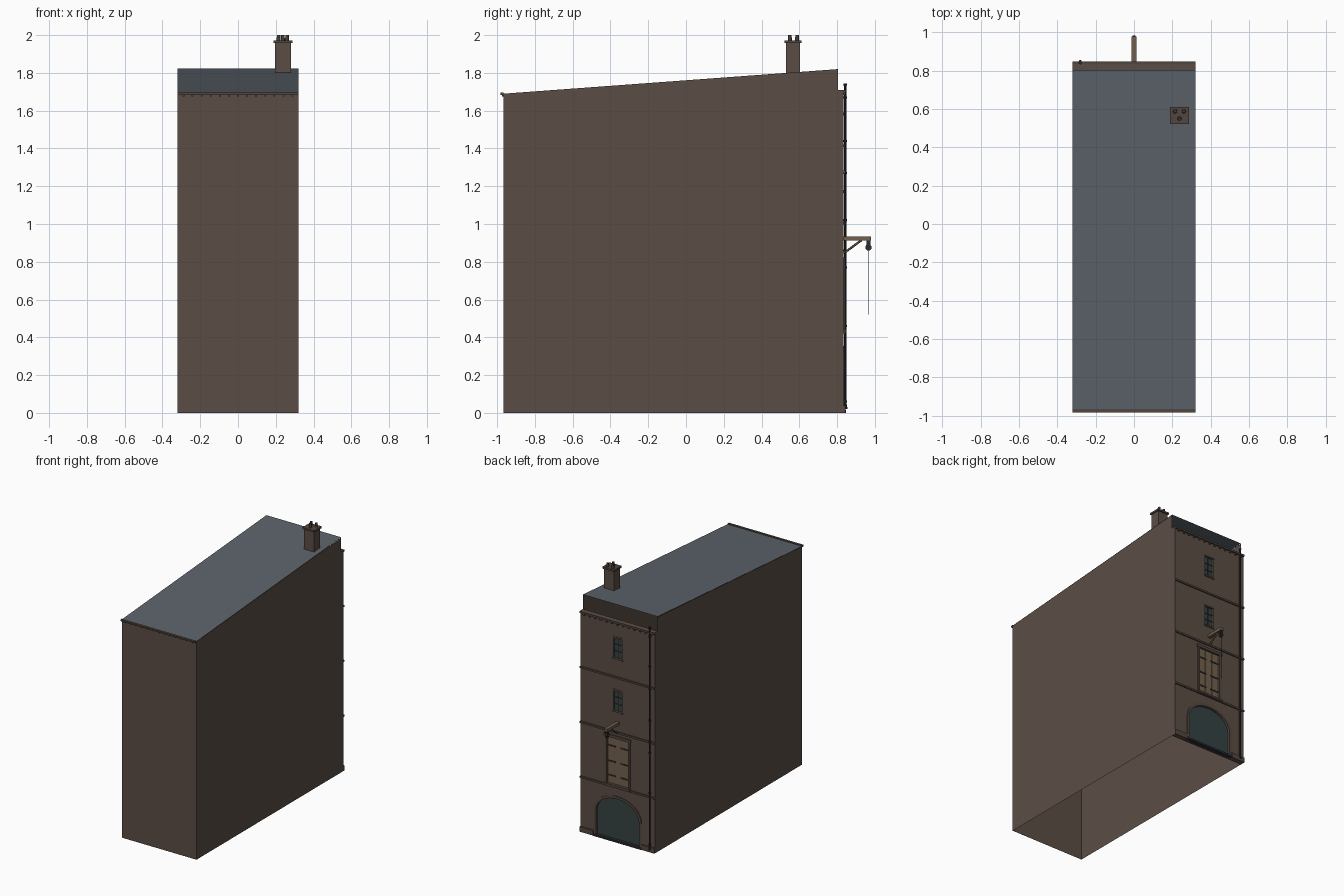
import bpy, bmesh, math
from mathutils import Vector

if "Cube" in bpy.data.objects:
    bpy.data.objects.remove(bpy.data.objects["Cube"])


def mat(name, r, g, b):
    m = bpy.data.materials.new(name)
    m.diffuse_color = (r, g, b, 1)
    m.use_nodes = True
    m.node_tree.nodes["Principled BSDF"].inputs["Base Color"].default_value = m.diffuse_color
    return m


BRICK = mat("brick", .105, .075, .06)
STONE = mat("stone_trim", .085, .062, .05)
SLATE = mat("slate", .105, .125, .145)
WOOD = mat("wood", .17, .12, .075)
GLASS = mat("glass", .035, .055, .055)
IRON = mat("iron", .025, .025, .03)
POT = mat("clay", .06, .045, .04)


def mesh_obj(name, bm, m):
    me = bpy.data.meshes.new(name)
    bm.to_mesh(me)
    bm.free()
    o = bpy.data.objects.new(name, me)
    bpy.context.collection.objects.link(o)
    if m:
        me.materials.append(m)
    return o


def box(name, x, y, z, m):
    bm = bmesh.new()
    bmesh.ops.create_cube(bm, size=1)
    for v in bm.verts:
        v.co = [a + (b - a) * (c + .5) for (a, b), c in zip((x, y, z), v.co)]
    return mesh_obj(name, bm, m)


def rod(name, a, b, r, m, n=10, r2=None):
    a, b = Vector(a), Vector(b)
    bm = bmesh.new()
    bmesh.ops.create_cone(bm, cap_ends=True, segments=n, radius1=r,
                          radius2=r if r2 is None else r2, depth=(b - a).length)
    rot = Vector((0, 0, 1)).rotation_difference(b - a).to_matrix()
    bmesh.ops.rotate(bm, cent=(0, 0, 0), matrix=rot, verts=bm.verts)
    bmesh.ops.translate(bm, vec=(a + b) / 2, verts=bm.verts)
    return mesh_obj(name, bm, m)


def prism(name, pts, y0, y1, m):
    # extrude an x-z outline along y
    bm = bmesh.new()
    f = bm.faces.new([bm.verts.new((x, y0, z)) for x, z in pts])
    g = bmesh.ops.extrude_face_region(bm, geom=[f])["geom"]
    bmesh.ops.translate(bm, vec=(0, y1 - y0, 0),
                        verts=[v for v in g if isinstance(v, bmesh.types.BMVert)])
    bmesh.ops.recalc_face_normals(bm, faces=bm.faces)
    return mesh_obj(name, bm, m)


def arch(hw, spring, rise, n=16):
    # upper curve of the arch, right to left
    return [(hw * math.cos(math.pi * i / n), spring + rise * math.sin(math.pi * i / n))
            for i in range(n + 1)]


W, F, B, FACE = .32, -.965, .805, .835
Z0, Z1, TOP = 1.69, 1.82, 1.71

# open-bottomed shell: two stepped sides and the plain front wall
bm = bmesh.new()
side = [(F, 0), (FACE, 0), (FACE, TOP), (B, TOP), (B, Z1), (F, Z0)]
for s in (-1, 1):
    vs = [bm.verts.new((s * W, y, z)) for y, z in side]
    bm.faces.new(vs if s > 0 else vs[::-1])
bm.faces.new([bm.verts.new(c) for c in ((-W, F, 0), (W, F, 0), (W, F, Z0), (-W, F, Z0))])
bmesh.ops.remove_doubles(bm, verts=bm.verts, dist=1e-5)
mesh_obj("building_shell", bm, BRICK)

# sloping slate roof
bm = bmesh.new()
bm.faces.new([bm.verts.new(c) for c in ((-W, F - .01, Z0), (W, F - .01, Z0),
                                       (W, B, Z1 + .002), (-W, B, Z1 + .002))])
mesh_obj("roof", bm, SLATE)
box("front_eave", (-W, W), (F - .018, F), (Z0 - .006, Z0 + .006), STONE)

# facade wall with openings cut through
facade = box("facade_wall", (-W + .001, W - .001), (B, FACE), (0, TOP), BRICK)
HW, SPRING, RISE = .185, .20, .135
wins = (1.01, 1.42)
cutters = [prism("arch_cutter", [(-HW, -.1), (HW, -.1)] + arch(HW, SPRING, RISE), B + .012, 1, None),
           box("door_cutter", (-.095, .095), (B + .012, 1), (.435, .80), None)]
cutters += [box("window_cutter", (-.038, .038), (B + .012, 1), (z, z + .155), None) for z in wins]
for c in cutters:
    md = facade.modifiers.new("cut", "BOOLEAN")
    md.object = c
    md.solver = "EXACT"
bpy.context.view_layer.update()
me = bpy.data.meshes.new_from_object(facade.evaluated_get(bpy.context.evaluated_depsgraph_get()))
facade.modifiers.clear()
facade.data = me
for c in cutters:
    bpy.data.objects.remove(c)

# ground floor archway: dark infill, surround and step
prism("arch_glass", [(-HW, .015), (HW, .015)] + arch(HW, SPRING, RISE), B + .013, B + .017, GLASS)
outer = [(HW + .02, .015)] + arch(HW + .02, SPRING, RISE + .02) + [(-HW - .02, .015)]
inner = [(HW, .015)] + arch(HW, SPRING, RISE) + [(-HW, .015)]
prism("arch_surround", outer + inner[::-1], FACE - .012, FACE + .005, STONE)
box("arch_step", (-.21, .21), (B, FACE + .012), (0, .015), IRON)

# plinth and floor bands
for s in (-1, 1):
    box("plinth", sorted((s * .205, s * W)), (FACE, FACE + .009), (0, .04), STONE)
for z in (.425, .85, 1.275):
    box("floor_band", (-W, W), (FACE, FACE + .009), (z - .007, z + .007), STONE)
box("cornice", (-W, W), (B, FACE + .012), (TOP - .014, TOP), STONE)
for i in range(13):
    x = -.288 + i * .048
    box("cornice_bracket", (x - .006, x + .006), (FACE, FACE + .009), (TOP - .028, TOP - .014), STONE)
    box("eave_bracket", (x - .005, x + .005), (F - .008, F), (Z0 - .014, Z0 - .006), STONE)

# loading door: planks, frame, sill and strap hinges
for i in range(6):
    x = -.09 + i * .03
    box("door_plank", (x + .001, x + .029), (B + .012, FACE - .008), (.435, .80), WOOD)
for s in (-1, 1):
    box("door_jamb", sorted((s * .09, s * .108)), (FACE - .012, FACE + .006), (.435, .80), STONE)
box("door_lintel", (-.115, .115), (FACE - .012, FACE + .008), (.80, .822), STONE)
box("door_sill", (-.11, .11), (B, FACE + .014), (.425, .44), STONE)
for z in (.50, .61, .73):
    for s in (-1, 1):
        box("door_strap", sorted((s * .02, s * .09)), (FACE - .008, FACE - .004), (z - .005, z + .005), IRON)

# upper windows: pane, glazing bars, sill and lintel
for z in wins:
    box("window_glass", (-.038, .038), (B + .013, B + .017), (z, z + .155), GLASS)
    box("window_upright", (-.003, .003), (B + .017, B + .021), (z, z + .155), IRON)
    for k in (1, 2):
        h = z + k * .155 / 3
        box("window_bar", (-.038, .038), (B + .017, B + .021), (h - .003, h + .003), IRON)
    box("window_sill", (-.045, .045), (FACE - .012, FACE + .006), (z - .012, z), STONE)
    box("window_lintel", (-.045, .045), (FACE - .008, FACE + .003), (z + .155, z + .17), STONE)

# hoist: beam, brace, pulley and rope
box("hoist_beam", (-.013, .013), (B, .98), (.912, .934), WOOD)
rod("hoist_brace", (0, FACE, .845), (0, .93, .915), .006, WOOD, 6)
for s in (-1, 1):
    box("pulley_cheek", sorted((s * .008, s * .011)), (.956, .976), (.87, .912), IRON)
rod("pulley_wheel", (-.008, .966, .876), (.008, .966, .876), .017, IRON, 14)
rod("hoist_rope", (0, .968, .52), (0, .968, .876), .002, IRON, 6)

# drainpipe with hopper, collars and foot
PX, PY = -.28, FACE + .008
rod("drainpipe", (PX, PY, .04), (PX, PY, 1.73), .006, IRON)
rod("pipe_hopper", (PX, PY, 1.72), (PX, PY, 1.745), .006, IRON, 10, .01)
rod("pipe_foot", (PX, PY, .05), (PX, PY + .006, .02), .007, IRON)
for z in (.06, .46, .77, .86, 1.02, 1.27, 1.44, 1.67):
    rod("pipe_collar", (PX, PY, z - .006), (PX, PY, z + .006), .009, IRON)

# chimney with cap and three pots
box("chimney_stack", (.195, .28), (.53, .603), (1.79, 1.96), BRICK)
box("chimney_cap", (.187, .288), (.522, .612), (1.958, 1.972), STONE)
for x, y in ((.215, .588), (.26, .588), (.2375, .55)):
    rod("chimney_pot", (x, y, 1.97), (x, y, 2.0), .011, POT, 12, .009)
